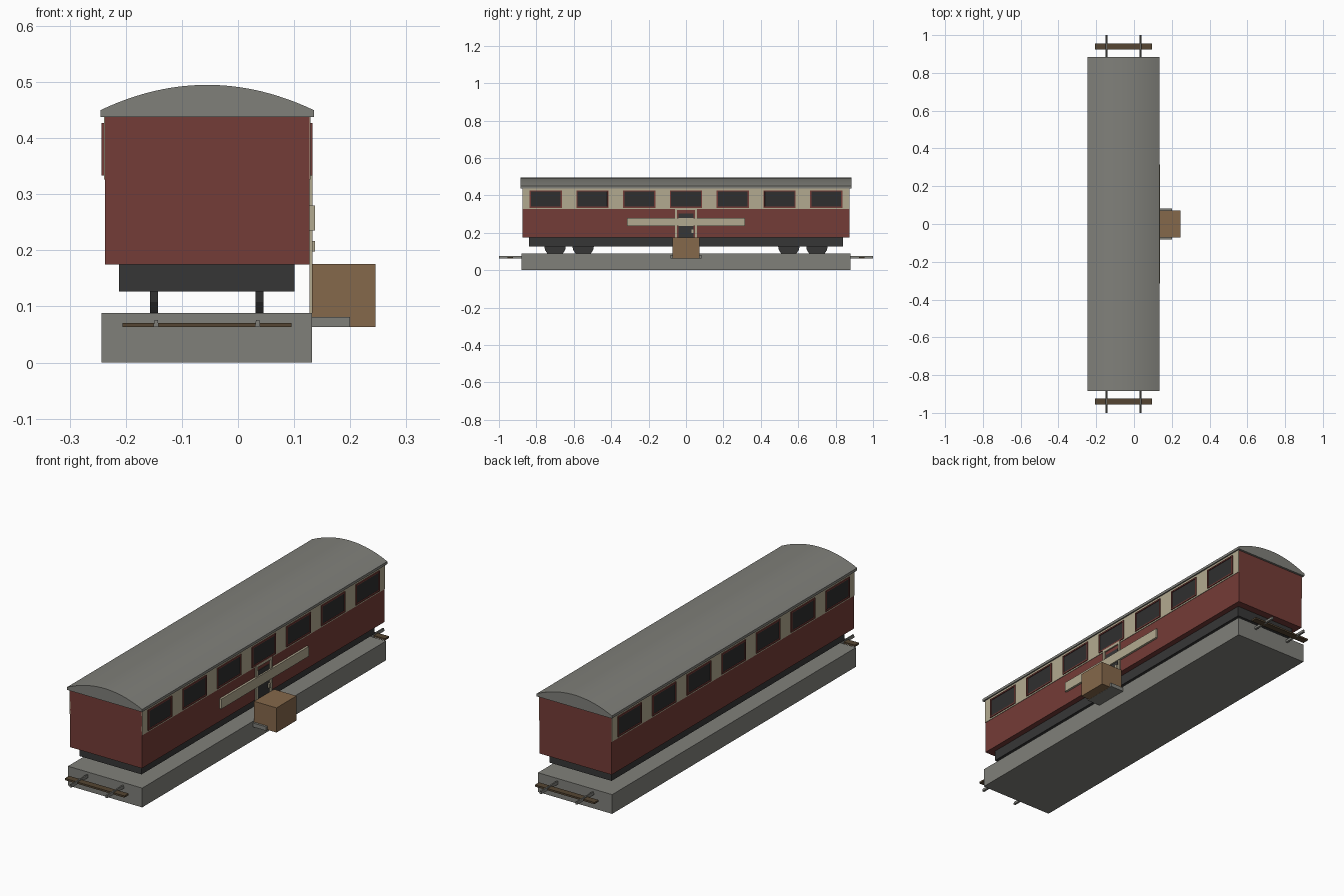
import bpy
import bmesh
import math
from mathutils import Matrix, Vector

if "Cube" in bpy.data.objects:
    bpy.data.objects.remove(bpy.data.objects["Cube"], do_unlink=True)

CX = -0.055      # centre line of the carriage
HALF = 0.182     # half width of the body


def material(name, rgb):
    m = bpy.data.materials.new(name)
    m.use_nodes = True
    m.diffuse_color = (*rgb, 1)
    m.node_tree.nodes["Principled BSDF"].inputs["Base Color"].default_value = (*rgb, 1)
    return m


grey = material("stone grey", (0.216, 0.216, 0.195))
red = material("maroon", (0.175, 0.045, 0.038))
cream = material("cream", (0.45, 0.4, 0.28))
brown = material("crate brown", (0.235, 0.138, 0.07))
dark = material("charcoal", (0.037, 0.037, 0.037))
wood = material("sleeper brown", (0.09, 0.06, 0.032))
glass = material("dark glass", (0.028, 0.028, 0.028))


def finish(name, bm, *mats):
    bmesh.ops.recalc_face_normals(bm, faces=bm.faces)
    mesh = bpy.data.meshes.new(name)
    bm.to_mesh(mesh)
    bm.free()
    for m in mats:
        mesh.materials.append(m)
    ob = bpy.data.objects.new(name, mesh)
    bpy.context.collection.objects.link(ob)
    return ob


def add_box(bm, x, y, z):
    size = [b - a for a, b in (x, y, z)]
    mid = [(a + b) / 2 for a, b in (x, y, z)]
    mat = Matrix.Translation(mid) @ Matrix.Diagonal((*size, 1))
    return bmesh.ops.create_cube(bm, size=1, matrix=mat)["verts"]


def box(name, x, y, z, mat):
    bm = bmesh.new()
    add_box(bm, x, y, z)
    return finish(name, bm, mat)


def prism(name, profile, y0, y1, mat):
    """Extrude an x-z outline along y."""
    bm = bmesh.new()
    face = bm.faces.new([bm.verts.new((x, y0, z)) for x, z in profile])
    ext = bmesh.ops.extrude_face_region(bm, geom=[face])["geom"]
    verts = [v for v in ext if isinstance(v, bmesh.types.BMVert)]
    bmesh.ops.translate(bm, verts=verts, vec=(0, y1 - y0, 0))
    return finish(name, bm, mat)


# Track bed, sleepers and rails
box("track_bed", (-0.243, 0.132), (-0.88, 0.88), (0, 0.088), grey)
for end, s in (("front", -1), ("back", 1)):
    box(end + "_sleeper", (-0.206, 0.095), (s * 0.94 - 0.015, s * 0.94 + 0.015),
        (0.063, 0.071), wood)
for side, x in (("right", -0.146), ("left", 0.035)):
    rail = [(x - 0.005, 0.063), (x + 0.005, 0.063), (x + 0.003, 0.076), (x - 0.003, 0.076)]
    prism(side + "_rail", rail, -1, 1, grey)

# Wheels
for side, x in (("right", -0.15), ("left", 0.038)):
    for i, y in enumerate((-0.7, -0.55, 0.55, 0.7)):
        bm = bmesh.new()
        bmesh.ops.create_cone(bm, cap_ends=True, segments=16, radius1=0.058,
                              radius2=0.058, depth=0.014,
                              matrix=Matrix.Translation((x, y, 0.13))
                              @ Matrix.Rotation(math.pi / 2, 4, "Y"))
        finish(f"{side}_wheel_{i + 1}", bm, dark)

# Underframe and body
box("underframe", (-0.212, 0.101), (-0.84, 0.84), (0.127, 0.175), dark)
box("body", (CX - HALF, CX + HALF), (-0.875, 0.875), (0.175, 0.44), red)

# Curved roof
roof = [(CX + 0.19, 0.438), (CX - 0.19, 0.438)]
for i in range(25):
    t = i / 12 - 1
    roof.append((CX + 0.19 * t, 0.45 + 0.045 * (1 - t * t)))
roof_ob = prism("roof", roof, -0.885, 0.885, grey)
bpy.context.view_layer.objects.active = roof_ob
roof_ob.select_set(True)
bpy.ops.object.shade_smooth_by_angle(angle=math.radians(25))
roof_ob.select_set(False)

# Cream upper bands and framed windows on both sides
for side, s in (("right", -1), ("left", 1)):
    def across(a, b):
        return tuple(sorted((CX + s * (HALF + a), CX + s * (HALF + b))))

    box(side + "_upper_band", across(-0.002, 0.002), (-0.875, 0.875), (0.326, 0.44), cream)
    for i in range(7):
        y = (i - 3) * 0.25
        bm = bmesh.new()
        add_box(bm, across(0, 0.006), (y - 0.086, y + 0.086), (0.333, 0.427))
        bm.normal_update()
        outer = max(bm.faces, key=lambda f: f.normal.dot(Vector((s, 0, 0))))
        bmesh.ops.inset_region(bm, faces=[outer], thickness=0.009)
        bmesh.ops.inset_region(bm, faces=[outer], thickness=0.001, depth=-0.003)
        outer.material_index = 1
        finish(f"{side}_window_{i + 1}", bm, red, glass)

# Doorway on the left side
face_x = CX + HALF
box("door", (face_x, face_x + 0.003), (-0.04, 0.04), (0.088, 0.302), dark)
for name, s in (("front", -1), ("back", 1)):
    y = s * 0.053
    box(name + "_door_post", (face_x, 0.133), (y - 0.006, y + 0.006), (0.088, 0.333), cream)
box("door_lintel", (face_x, 0.133), (-0.059, 0.059), (0.321, 0.333), cream)
box("door_handle", (face_x, 0.137), (0.03, 0.042), (0.198, 0.217), cream)
box("name_board", (face_x, 0.137), (-0.315, 0.315), (0.235, 0.28), cream)

# Step and crate outside the door
box("step", (0.132, 0.2), (-0.082, 0.082), (0.063, 0.081), grey)
box("crate", (0.132, 0.245), (-0.072, 0.072), (0.0635, 0.176), brown)
